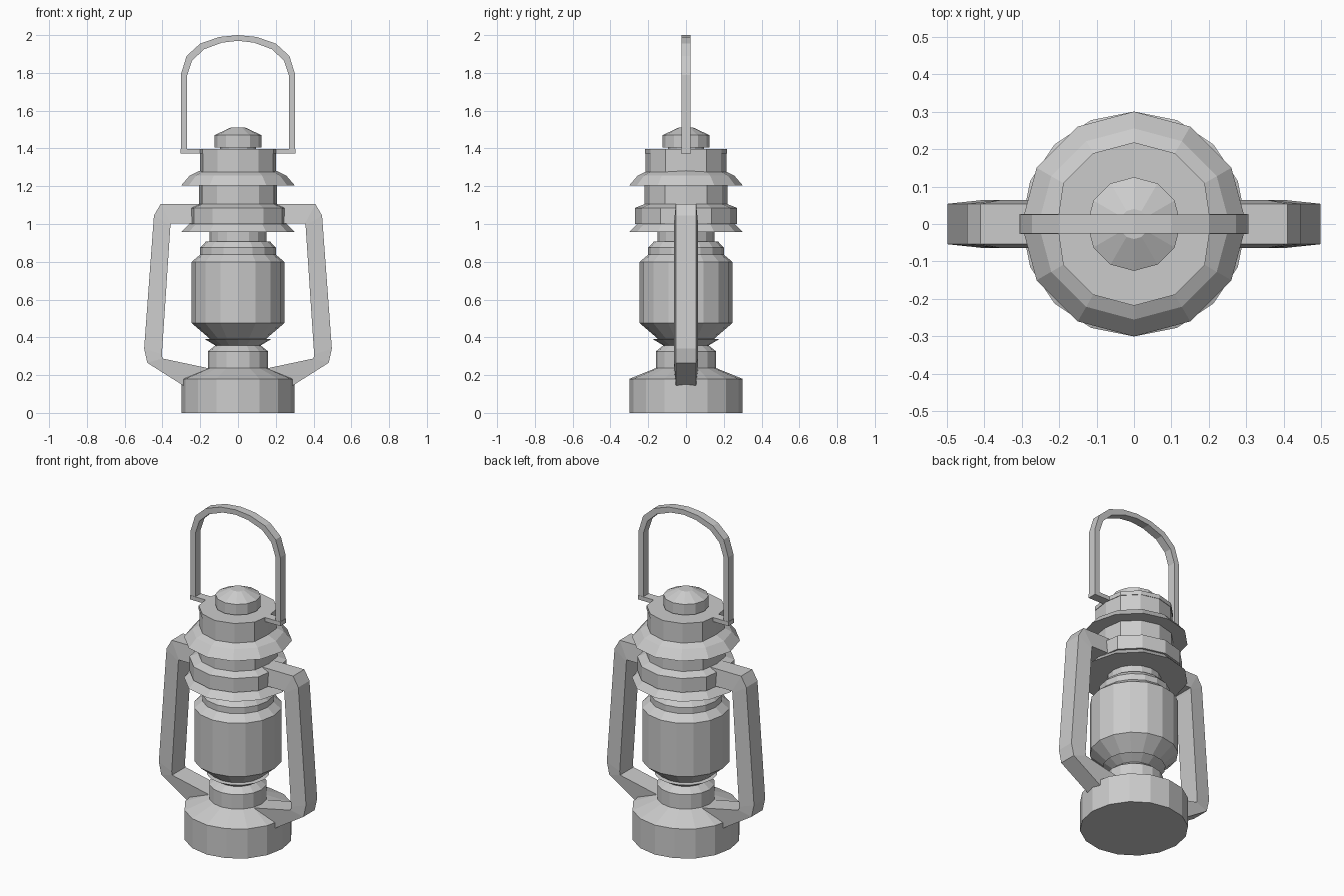
import bpy, bmesh, math

if "Cube" in bpy.data.objects:
    bpy.data.objects.remove(bpy.data.objects["Cube"])


def finish(name, bm):
    bmesh.ops.recalc_face_normals(bm, faces=bm.faces)
    mesh = bpy.data.meshes.new(name)
    bm.to_mesh(mesh)
    bm.free()
    obj = bpy.data.objects.new(name, mesh)
    bpy.context.collection.objects.link(obj)
    return obj


def lathe(name, profile, sides=12, side_limit=1.0):
    """Revolve (radius, z) points with flat caps; side_limit flattens the x tips."""
    bm = bmesh.new()
    rings = []
    for r, z in profile:
        ring = []
        for i in range(sides):
            a = 2 * math.pi * i / sides
            x = max(-side_limit, min(side_limit, math.cos(a))) * r
            ring.append(bm.verts.new((x, r * math.sin(a), z)))
        rings.append(ring)
    for lo, hi in zip(rings, rings[1:]):
        for i in range(sides):
            j = (i + 1) % sides
            bm.faces.new((lo[i], lo[j], hi[j], hi[i]))
    bm.faces.new(rings[0])
    bm.faces.new(rings[-1])
    return finish(name, bm)


def strip(name, outer, inner, half, chamfer=0.0):
    """Bar swept through paired outer/inner (x, z) points, mirrored across x."""
    bm = bmesh.new()
    rings = []
    for (ox, oz), (ix, iz) in zip(outer, inner):
        ring = []
        for t, y in ((0, -half + chamfer), (0, half - chamfer), (1, half), (1, -half)):
            ring.append(bm.verts.new((ox + (ix - ox) * t, y, oz + (iz - oz) * t)))
        rings.append(ring)
    for a, b in zip(rings, rings[1:]):
        for i in range(4):
            j = (i + 1) % 4
            bm.faces.new((a[i], a[j], b[j], b[i]))
    bm.faces.new(rings[0])
    if abs(outer[-1][0]) > 1e-6:
        bm.faces.new(rings[-1])
    obj = finish(name, bm)
    mod = obj.modifiers.new("mirror", 'MIRROR')
    mod.use_axis[0] = True
    mod.use_clip = True
    return obj


# Fuel tank and burner neck
lathe("fuel_tank", [(0.3, 0), (0.3, 0.18), (0.16, 0.237), (0.16, 0.325),
                    (0.12, 0.357), (0.175, 0.39), (0.15, 0.393)], 16)

# Glass globe with its upper rim
lathe("globe", [(0.14, 0.385), (0.245, 0.475), (0.245, 0.8), (0.2, 0.838),
                (0.2, 0.875), (0.17, 0.907), (0.15, 0.907), (0.15, 0.97)], 16)

# Stacked hood, skirts and collar
lathe("lower_skirt", [(0.3, 0.957), (0.25, 1.008)])
lathe("hood", [(0.27, 1.0), (0.27, 1.085), (0.22, 1.105), (0.22, 1.21)], 12, 0.94)
lathe("upper_skirt", [(0.3, 1.205), (0.255, 1.257), (0.2, 1.283)])
lathe("collar", [(0.215, 1.26), (0.215, 1.39)], 12, 0.94)
lathe("collar_plate", [(0.218, 1.372), (0.218, 1.397)], 12, 0.94)

# Chimney cap
lathe("cap", [(0.095, 1.39), (0.095, 1.405), (0.125, 1.405), (0.125, 1.47),
              (0.04, 1.51)])

# Side tubes running from the hood down to the tank
strip("side_tubes",
      [(0.2, 1.105), (0.41, 1.105), (0.445, 1.045), (0.497, 0.34), (0.48, 0.265), (0.29, 0.145)],
      [(0.2, 1.003), (0.355, 1.003), (0.358, 0.99), (0.403, 0.31), (0.4, 0.288), (0.15, 0.235)],
      0.064, 0.01)

# Carrying bail with its support tabs
strip("bail",
      [(0.303, 1.375), (0.303, 1.79), (0.272, 1.89), (0.2, 1.955), (0.1, 1.99), (0, 2.0)],
      [(0.27, 1.375), (0.27, 1.785), (0.243, 1.865), (0.18, 1.925), (0.085, 1.96), (0, 1.97)],
      0.025)
strip("bail_tabs", [(0.15, 1.397), (0.305, 1.397)], [(0.15, 1.372), (0.305, 1.372)], 0.027)
